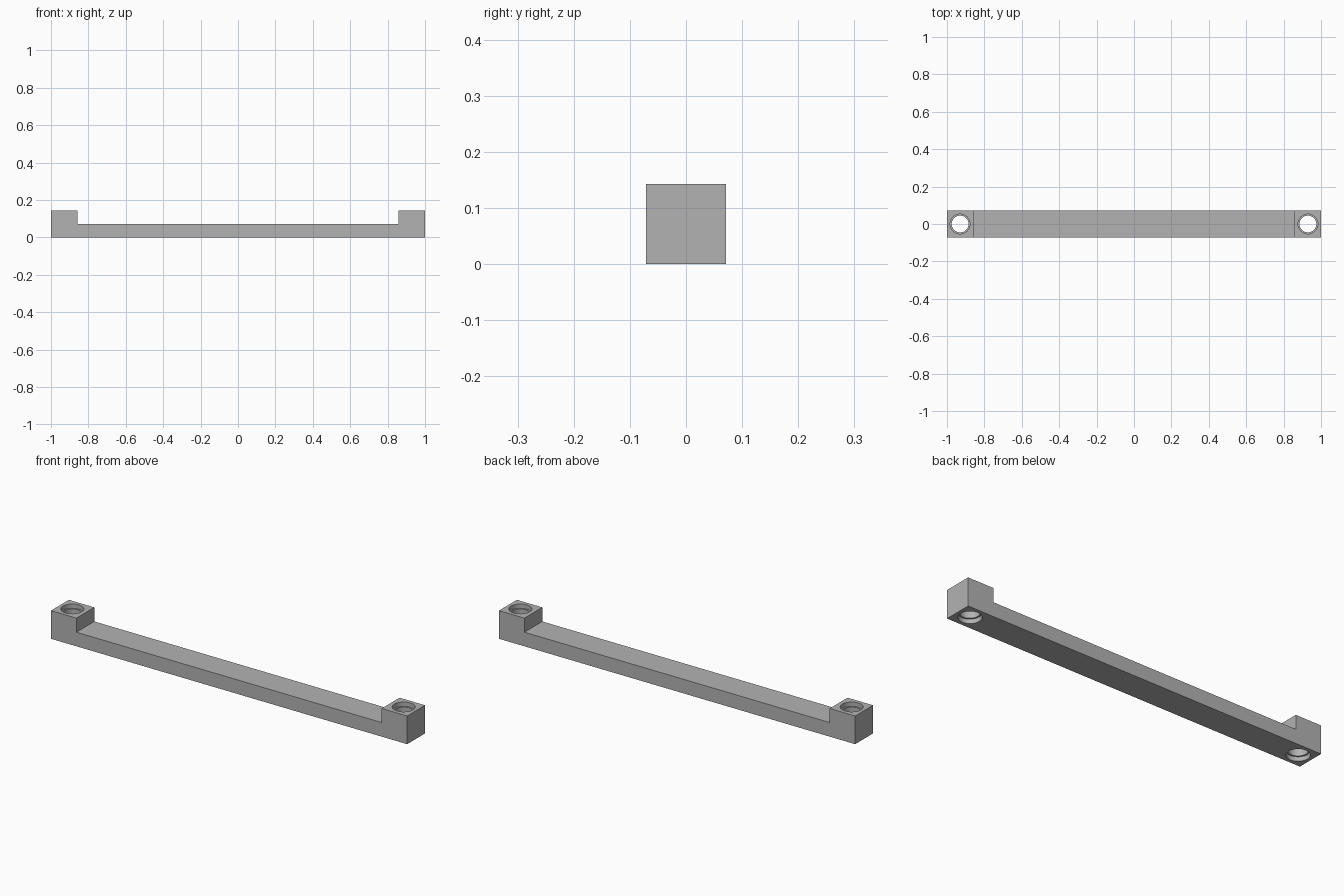
import bpy
import bmesh
from math import radians

default = bpy.data.objects.get("Cube")
if default:
    bpy.data.objects.remove(default, do_unlink=True)

LENGTH, WIDTH, HEIGHT = 2.0, 0.143, 0.143
BAR_HEIGHT = 0.0715
HOLE_X = 0.93
HOLE_R, RIM_R, RIM_DEPTH = 0.045, 0.053, 0.022

grey = bpy.data.materials.new("plain grey")
grey.use_nodes = True
colour = (0.45, 0.45, 0.45, 1)
grey.diffuse_color = colour
grey.node_tree.nodes["Principled BSDF"].inputs["Base Color"].default_value = colour


def add_object(name, bm):
    bmesh.ops.recalc_face_normals(bm, faces=bm.faces)
    mesh = bpy.data.meshes.new(name)
    bm.to_mesh(mesh)
    bm.free()
    mesh.materials.append(grey)
    obj = bpy.data.objects.new(name, mesh)
    bpy.context.collection.objects.link(obj)
    return obj


# Bar with a raised block at each end: side profile pushed through the width
half, inner = LENGTH / 2, LENGTH / 2 - WIDTH
profile = [(-half, 0), (half, 0), (half, HEIGHT), (inner, HEIGHT),
           (inner, BAR_HEIGHT), (-inner, BAR_HEIGHT), (-inner, HEIGHT), (-half, HEIGHT)]
bm = bmesh.new()
face = bm.faces.new([bm.verts.new((x, -WIDTH / 2, z)) for x, z in profile])
grown = bmesh.ops.extrude_face_region(bm, geom=[face])["geom"]
bmesh.ops.translate(bm, vec=(0, WIDTH, 0),
                    verts=[v for v in grown if isinstance(v, bmesh.types.BMVert)])
bar = add_object("handle_bar", bm)

# Stepped hole shape, spun around its axis: wide at both mouths, narrow between
over = 0.02
steps = [(0, -over), (RIM_R, -over), (RIM_R, RIM_DEPTH), (HOLE_R, RIM_DEPTH),
         (HOLE_R, HEIGHT - RIM_DEPTH), (RIM_R, HEIGHT - RIM_DEPTH),
         (RIM_R, HEIGHT + over), (0, HEIGHT + over)]


def cut_hole(name, x):
    bm = bmesh.new()
    verts = [bm.verts.new((r, 0, z)) for r, z in steps]
    edges = [bm.edges.new(pair) for pair in zip(verts, verts[1:])]
    bmesh.ops.spin(bm, geom=verts + edges, cent=(0, 0, 0), axis=(0, 0, 1),
                   angle=radians(360), steps=48)
    bmesh.ops.remove_doubles(bm, verts=bm.verts, dist=0.0001)
    bmesh.ops.translate(bm, vec=(x, 0, 0), verts=bm.verts)
    cutter = add_object(name, bm)
    cutter.hide_render = True
    cutter.hide_viewport = True
    cut = bar.modifiers.new(name, "BOOLEAN")
    cut.operation = "DIFFERENCE"
    cut.solver = "EXACT"
    cut.object = cutter


for side, x in (("left", HOLE_X), ("right", -HOLE_X)):
    cut_hole(side + "_hole_cutter", x)

# Smooth hole walls, crisp block edges
bpy.ops.object.select_all(action="DESELECT")
bar.select_set(True)
bpy.context.view_layer.objects.active = bar
for modifier in [m.name for m in bar.modifiers]:
    bpy.ops.object.modifier_apply(modifier=modifier)
bpy.ops.object.shade_smooth_by_angle(angle=radians(30))
